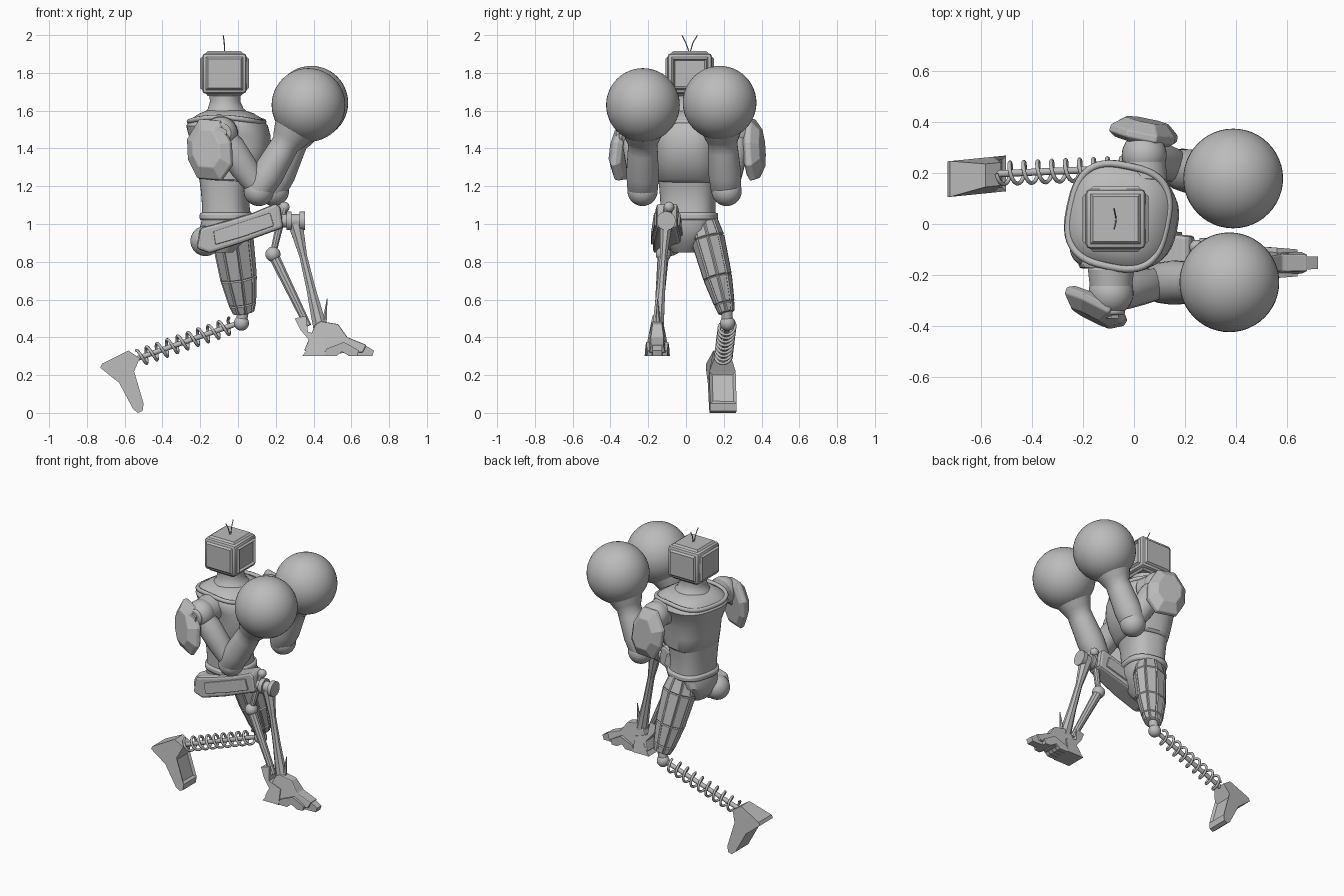
import bpy, bmesh, math
from mathutils import Vector, Matrix

cube = bpy.data.objects.get("Cube")
if cube:
    bpy.data.objects.remove(cube, do_unlink=True)

grey = bpy.data.materials.new("plain grey")
grey.use_nodes = True
GREY = (0.5, 0.5, 0.5, 1)
grey.diffuse_color = GREY
grey.node_tree.nodes["Principled BSDF"].inputs["Base Color"].default_value = GREY
V = Vector


def finish(name, bm, bevel=0, smooth=35):
    bmesh.ops.recalc_face_normals(bm, faces=bm.faces[:])
    me = bpy.data.meshes.new(name)
    bm.to_mesh(me)
    bm.free()
    me.materials.append(grey)
    ob = bpy.data.objects.new(name, me)
    bpy.context.scene.collection.objects.link(ob)
    if bevel:
        mod = ob.modifiers.new("Bevel", "BEVEL")
        mod.width, mod.segments, mod.limit_method = bevel, 2, "ANGLE"
    if smooth:
        bpy.ops.object.select_all(action="DESELECT")
        ob.select_set(True)
        bpy.context.view_layer.objects.active = ob
        bpy.ops.object.shade_smooth_by_angle(angle=math.radians(smooth))
    return ob


def loft(name, rings, bevel=0, smooth=35, panels=0):
    """Skin closed rings of points; panels raises every side face."""
    bm = bmesh.new()
    rows = [[bm.verts.new(p) for p in r] for r in rings]
    n = len(rows[0])
    sides = []
    for a, b in zip(rows, rows[1:]):
        for i in range(n):
            sides.append(bm.faces.new((a[i], a[(i + 1) % n], b[(i + 1) % n], b[i])))
    bm.faces.new(rows[0])
    bm.faces.new(rows[-1])
    if panels:
        bmesh.ops.recalc_face_normals(bm, faces=bm.faces[:])
        bmesh.ops.inset_individual(bm, faces=sides, thickness=panels, depth=panels)
    return finish(name, bm, bevel, smooth)


def limb(name, a, b, sections, n=16, **kw):
    """Tube from a to b; sections are (t, radius in x-z, radius in y)."""
    a, b = V(a), V(b)
    d = (b - a).normalized()
    ref = V((0, 1, 0)) if abs(d.y) < 0.8 else V((0, 0, 1))
    u = ref.cross(d).normalized()
    w = d.cross(u)
    ang = [math.tau * (i + 0.5) / n for i in range(n)]
    return loft(name, [[a + (b - a) * t + u * (ru * math.cos(k)) + w * (rw * math.sin(k))
                        for k in ang] for t, ru, rw in sections], **kw)


def rod(name, a, b, r1, r2=None, n=16, **kw):
    r2 = r2 or r1
    return limb(name, a, b, [(0, r1, r1), (1, r2, r2)], n, **kw)


def ball(name, c, r, seg=32):
    bm = bmesh.new()
    bmesh.ops.create_uvsphere(bm, u_segments=seg, v_segments=seg // 2, radius=r,
                              matrix=Matrix.Translation(c))
    return finish(name, bm)


def trunk(name, rows, power=0.75, yaw=-12, n=40, **kw):
    """Stack of rounded box sections (z, x, y, radius x, radius y)."""
    rot = Matrix.Rotation(math.radians(yaw), 3, "Z")
    sp = lambda v: math.copysign(abs(v) ** power, v)
    ang = [math.tau * i / n for i in range(n)]
    return loft(name, [[V((x, y, z)) + rot @ V((rx * sp(math.cos(k)), ry * sp(math.sin(k)), 0))
                        for k in ang] for z, x, y, rx, ry in rows], **kw)


def prism(name, profile, mid, half, **kw):
    """Side profile in x-z, given thickness along y by two rules."""
    return loft(name, [[V((x, mid(x) + s * half(x, z), z)) for x, z in profile]
                       for s in (-1, 1)], smooth=0, **kw)


def wire(name, pts, r, cyclic=False):
    cu = bpy.data.curves.new(name, "CURVE")
    cu.dimensions, cu.bevel_depth, cu.bevel_resolution = "3D", r, 2
    sp = cu.splines.new("POLY")
    sp.points.add(len(pts) - 1)
    for p, q in zip(sp.points, pts):
        p.co = (*q, 1)
    sp.use_cyclic_u, sp.use_smooth = cyclic, True
    cu.materials.append(grey)
    ob = bpy.data.objects.new(name, cu)
    bpy.context.scene.collection.objects.link(ob)


# Head: bevelled box with raised plates and a recessed screen
bm = bmesh.new()
bmesh.ops.create_cube(bm, size=1, matrix=Matrix.Translation((-0.072, 0.02, 1.797))
                      @ Matrix.Diagonal((0.235, 0.235, 0.215, 1)))
bmesh.ops.bevel(bm, geom=bm.edges[:], offset=0.02, segments=2, affect="EDGES", profile=0.5)
big = [f for f in bm.faces if f.calc_area() > 0.02]
bmesh.ops.inset_individual(bm, faces=big, thickness=0.014, depth=0.012)
screen = [f for f in big if f.normal.x > 0.9]
bmesh.ops.inset_individual(bm, faces=screen, thickness=0.012, depth=-0.014)
finish("head", bm, smooth=25)
for side, tip in (("right", -0.02), ("left", 0.06)):
    base = V((-0.07, 0.02, 1.9))
    wire(side + "_antenna", [base, base.lerp(V((-0.075, tip, 2)), 0.6) - V((0, tip / 8, 0)),
                             V((-0.078, tip, 1.998))], 0.003)

# Torso
trunk("neck", [(1.57, -0.06, 0.025, 0.14, 0.14), (1.61, -0.065, 0.02, 0.095, 0.1),
               (1.65, -0.068, 0.02, 0.08, 0.085), (1.69, -0.07, 0.02, 0.085, 0.09)], 1)
trunk("chest", [(1.22, -0.055, 0.015, 0.13, 0.15), (1.235, -0.05, 0.015, 0.15, 0.165),
                (1.32, -0.035, 0.015, 0.185, 0.172), (1.4, -0.03, 0.018, 0.203, 0.178),
                (1.47, -0.045, 0.022, 0.212, 0.195), (1.52, -0.058, 0.03, 0.21, 0.215),
                (1.555, -0.06, 0.03, 0.185, 0.2), (1.585, -0.06, 0.027, 0.14, 0.15),
                (1.6, -0.062, 0.025, 0.1, 0.11)], smooth=40)
trunk("abdomen", [(1.03, -0.06, 0.01, 0.125, 0.145), (1.1, -0.065, 0.01, 0.12, 0.143),
                  (1.18, -0.065, 0.01, 0.127, 0.148), (1.24, -0.06, 0.01, 0.14, 0.155)])
trunk("belt", [(1.02, -0.06, 0.01, 0.138, 0.158), (1.06, -0.06, 0.01, 0.138, 0.158)],
      bevel=0.012)
trunk("pelvis", [(1.03, -0.06, 0.01, 0.125, 0.145), (0.97, -0.07, 0.01, 0.13, 0.14),
                 (0.9, -0.08, 0, 0.1, 0.1), (0.85, -0.08, -0.01, 0.05, 0.06)])
rot = Matrix.Rotation(math.radians(-12), 3, "Z")
rim = []
for i in range(48):
    k = math.tau * i / 48
    c, s = (math.copysign(abs(f(k)) ** 0.7, f(k)) for f in (math.cos, math.sin))
    rim.append(V((-0.06, 0.03, 1.565 - 0.025 * abs(c) ** 2)) + rot @ V((0.19 * c, 0.2 * s, 0)))
wire("collar_rim", rim, 0.014, True)

# Arms: shoulder joint, armour pad, upper arm, forearm and round glove
PAD = [(-.14, .05), (-.07, .16), (.05, .15), (.12, .03), (.13, -.09), (.07, -.17), (-.07, -.16),
       (-.13, -.06)]
ARMS = (("right", -1, (-.09, -.27, 1.48), (.11, -.23, 1.18), (.373, -.228, 1.63),
         (-.15, -.335, 1.4), (-.45, -.9, .08)),
        ("left", 1, (.04, .27, 1.48), (.19, .215, 1.18), (.388, .178, 1.642),
         (.045, .365, 1.4), (.2, .95, .08)))
for side, s, sh, el, glove, pc, pn in ARMS:
    sh, el, glove, pc, pn = V(sh), V(el), V(glove), V(pc), V(pn).normalized()
    out = V((0, s, 0))
    ball(side + "_shoulder", sh, 0.088)
    rod(side + "_shoulder_drum", sh - out * 0.1, sh + out * 0.05, 0.092, 0.075, 24, bevel=0.01)
    rod(side + "_shoulder_cap", sh + out * 0.04, sh + out * 0.085, 0.056, bevel=0.008)
    rod(side + "_shoulder_bolt", sh + out * 0.08, sh + out * 0.1, 0.034, n=6, smooth=0)
    u = V((0, 0, 1)).cross(pn).normalized() * -s
    w = V((0, 0, 1)) - pn * pn.z
    loft(side + "_shoulder_pad",
         [[pc + pn * d + (u * x + w * z) * k for x, z in PAD]
          for k, d in ((0.8, -0.045), (1, -0.025), (0.98, 0), (0.62, 0.04))],
         smooth=0, bevel=0.005)
    rod(side + "_pad_mount", sh, pc, 0.045)
    limb(side + "_upper_arm", sh, el, [(0, .06, .06), (.25, .078, .075), (.6, .075, .07),
                                       (1, .055, .06)])
    ball(side + "_elbow", el + V((0, 0, -0.005)), 0.08)
    limb(side + "_forearm", el + V((-0.025, 0, -0.04)), glove,
         [(0, .05, .06), (.07, .075, .08), (.25, .085, .087), (.5, .077, .08),
          (.58, .075, .078), (.63, .09, .09), (.72, .11, .11)], 24, smooth=40)
    ball(side + "_glove", glove, 0.195, 48)

# Left leg: panelled thigh, knee ball, coil spring shin and foot
limb("left_thigh", (-.045, .09, 1.02), (.03, .215, .53),
     [(0, .085, .07), (.2, .108, .085), (.62, .095, .072), (.9, .07, .05), (1, .052, .038)],
     9, smooth=0, panels=0.007)
ball("left_hip", (-0.05, 0.08, 0.98), 0.09)
rod("left_knee_neck", (.03, .215, .55), (.015, .22, .47), .03)
ball("left_knee", (0.018, 0.22, 0.475), 0.04)
a, b = V((0, 0.22, 0.475)), V((-0.57, 0.195, 0.275))
rod("shin_rod", a, b, 0.014)
d = (b - a).normalized()
u = V((0, 1, 0)).cross(d).normalized()
w = d.cross(u)
coils = 9
wire("shin_spring", [a.lerp(b, 0.06 + 0.86 * i / (coils * 20))
                     + (u * math.cos(math.tau * i / 20) + w * math.sin(math.tau * i / 20)) * 0.042
                     for i in range(coils * 20 + 1)], 0.008)
foot = [(-.73, .24), (-.72, .26), (-.58, .33), (-.52, .29), (-.55, .22), (-.5, .05),
        (-.505, .01), (-.53, 0), (-.555, .02), (-.63, .16)]
ob = prism("left_foot", foot, lambda x: 0.193 + 0.1 * (x + 0.55),
           lambda x, z: 0.07 if z < 0.27 else 0.045)
bm = bmesh.new()
bm.from_mesh(ob.data)
instep = [f for f in bm.faces if f.normal.x > 0.8 and f.calc_area() > 0.015]
bmesh.ops.inset_individual(bm, faces=instep, thickness=0.022, depth=-0.012)
bm.to_mesh(ob.data)
bm.free()

# Right leg: raised thigh, piston shin and clawed foot
ball("right_hip", (-0.172, -0.09, 0.91), 0.08)
thigh = [(-.2, .98), (-.05, 1.02), (.08, 1.06), (.2, 1.11), (.225, 1.09), (.24, .98),
         (.02, .9), (-.15, .845), (-.22, .87)]
prism("right_thigh", thigh, lambda x: -0.1, lambda x, z: 0.075 - 0.09 * max(x, 0),
      bevel=0.018)
plate = [(-.13, .96), (.17, 1.06), (.19, .99), (.02, .93), (-.12, .89)]
prism("right_thigh_plate", plate, lambda x: -0.1, lambda x, z: 0.085 - 0.09 * max(x, 0),
      bevel=0.005)
knee = V((0.31, -0.105, 1.017))
X = V((1, 0, 0))
rod("right_knee_axle", knee - X * 0.09, knee + X * 0.035, 0.037)
for x in (-0.04, 0.03):
    rod("right_knee_collar", knee + X * (x - 0.014), knee + X * (x + 0.014), 0.05, n=20)
ball("right_knee_ball", (0.245, -0.09, 1.09), 0.028)
limb("right_shin", (.305, -.105, 1.0), (.44, -.15, .43),
     [(0, .045, .036), (.1, .035, .03), (.3, .022, .02), (.6, .026, .024), (.85, .036, .03),
      (1, .04, .035)], 8, smooth=0)
rod("right_piston_upper", (.24, -.095, 1.08), (.185, -.12, .84), 0.024, 0.017, 10)
ball("right_piston_ball", (0.185, -0.12, 0.84), 0.04)
rod("right_piston_lower", (.185, -.12, .84), (.37, -.15, .46), 0.03, 0.02, 10)

mid = lambda x: -0.152
prism("right_ankle", [(.35, .33), (.41, .47), (.44, .485), (.53, .47), (.58, .4), (.68, .36),
                      (.66, .32), (.4, .31)], mid,
      lambda x, z: max(0.03, 0.062 - 0.25 * max(z - 0.33, 0)) - 0.12 * max(x - 0.5, 0),
      bevel=0.006)
prism("right_heel", [(.3, .5), (.36, .515), (.37, .43), (.46, .4), (.46, .3), (.34, .3),
                     (.39, .37), (.33, .44)], mid, lambda x, z: 0.068 - 0.2 * (z - 0.3))
for i in range(4):
    y = (i - 1.5) * 0.033
    tip = 0.73 - 0.09 * abs(i - 1.5) ** 2 / 2.25
    prism("right_toe", [(.47, .34), (.56, .375), (tip - .05, .36), (tip, .33), (tip - .01, .3),
                        (.59, .3), (.55, .325), (.52, .3), (.45, .3)],
          lambda x, y=y: -0.152 + y * (1 - 1.6 * max(x - 0.5, 0)),
          lambda x, z: 0.0145 - 0.01 * max(x - 0.6, 0))
rod("right_ankle_spike", (.455, -.15, .46), (.472, -.15, .605), 0.016, 0.002, 6, smooth=0)
